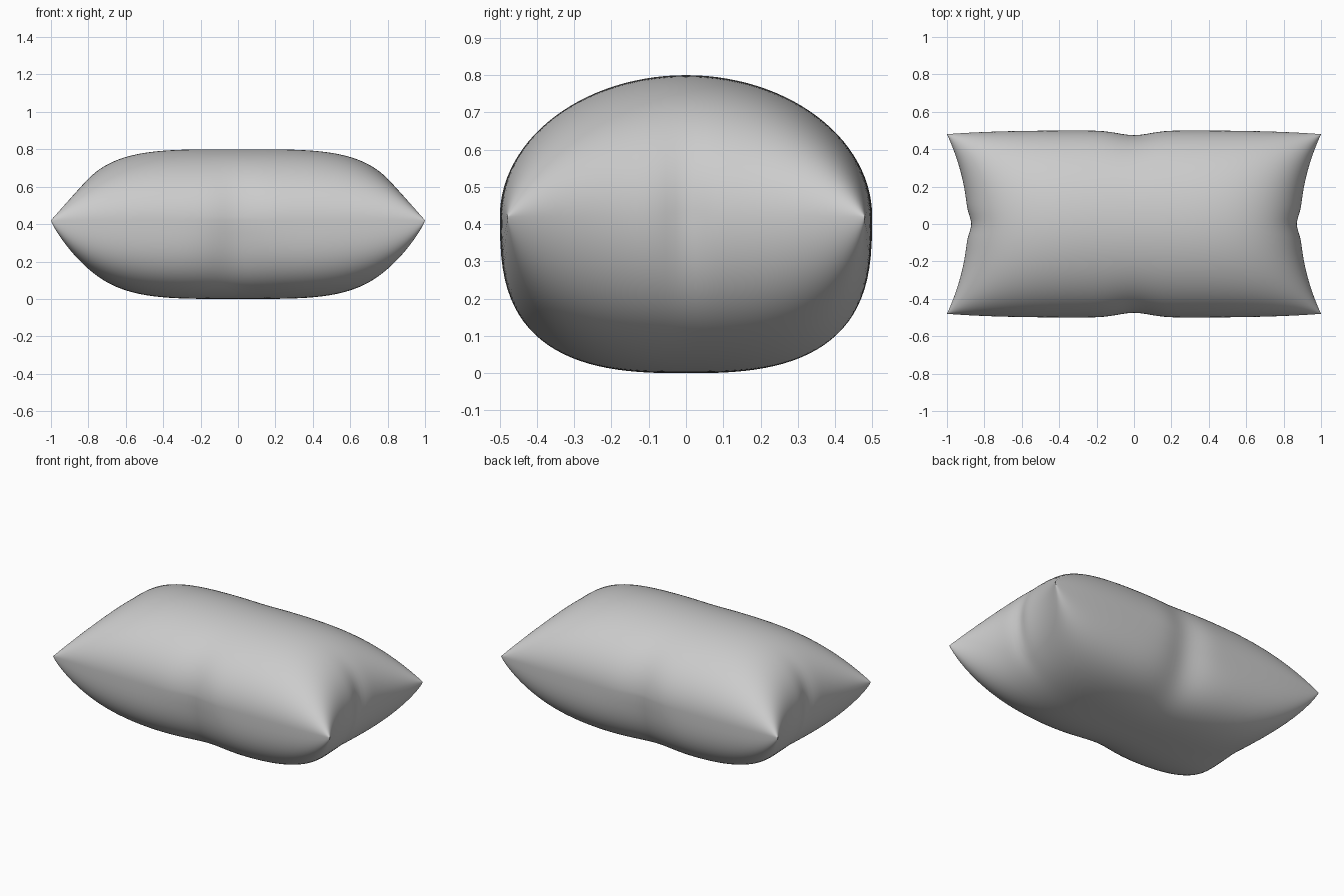
import bpy, bmesh
from math import sin, cos, pi, exp

if "Cube" in bpy.data.objects:
    bpy.data.objects.remove(bpy.data.objects["Cube"])

NU, NV = 96, 56          # steps along the length, steps across each panel
SEAM_Z = 0.42


def gauss(d, width):
    return exp(-(d / width) ** 2)


def cushion_point(t, theta):
    """t runs end to end (-1..1); theta 0..pi is the top panel, pi..2pi the bottom."""
    c = cos(theta)
    top = theta <= pi
    end = (max(0.0, 1 - t ** 4)) ** 0.5
    if top:
        rise = (max(0.0, 1 - c * c)) ** 0.5
        z = SEAM_Z + 0.38 * end * rise
    else:
        rise = (max(0.0, 1 - abs(c) ** 2.9)) ** (1 / 2.9)
        z = SEAM_Z - 0.42 * end * rise
    # ends pull in between the corner tips, with a small fold at the middle
    x = t * (0.89 + 0.11 * c * c) - t ** 9 * 0.02 * gauss(c, 0.12) * (1 - 0.5 * rise * end)
    # long sides: slight swell, pinch in the seam middle, tuck underneath
    width = 0.48 + 0.02 * (1 - t ** 4)
    width -= 0.025 * gauss(x, 0.12) * (1 - rise ** 2)
    if not top:
        width -= 0.05 * gauss(x, 0.2) * rise
    return x, width * c, z


# inflated two-panel cushion
bm = bmesh.new()
rings = []
for i in range(NU + 1):
    t = sin(pi * (i / NU - 0.5))
    rings.append([bm.verts.new(cushion_point(t, pi * j / NV)) for j in range(2 * NV)])
for a, b in zip(rings, rings[1:]):
    for j in range(2 * NV):
        k = (j + 1) % (2 * NV)
        bm.faces.new((a[j], a[k], b[k], b[j]))
bmesh.ops.remove_doubles(bm, verts=bm.verts, dist=0.0005)
bmesh.ops.recalc_face_normals(bm, faces=bm.faces)
mesh = bpy.data.meshes.new("cushion")
bm.to_mesh(mesh)
bm.free()
cushion = bpy.data.objects.new("cushion", mesh)
bpy.context.collection.objects.link(cushion)
for p in mesh.polygons:
    p.use_smooth = True
